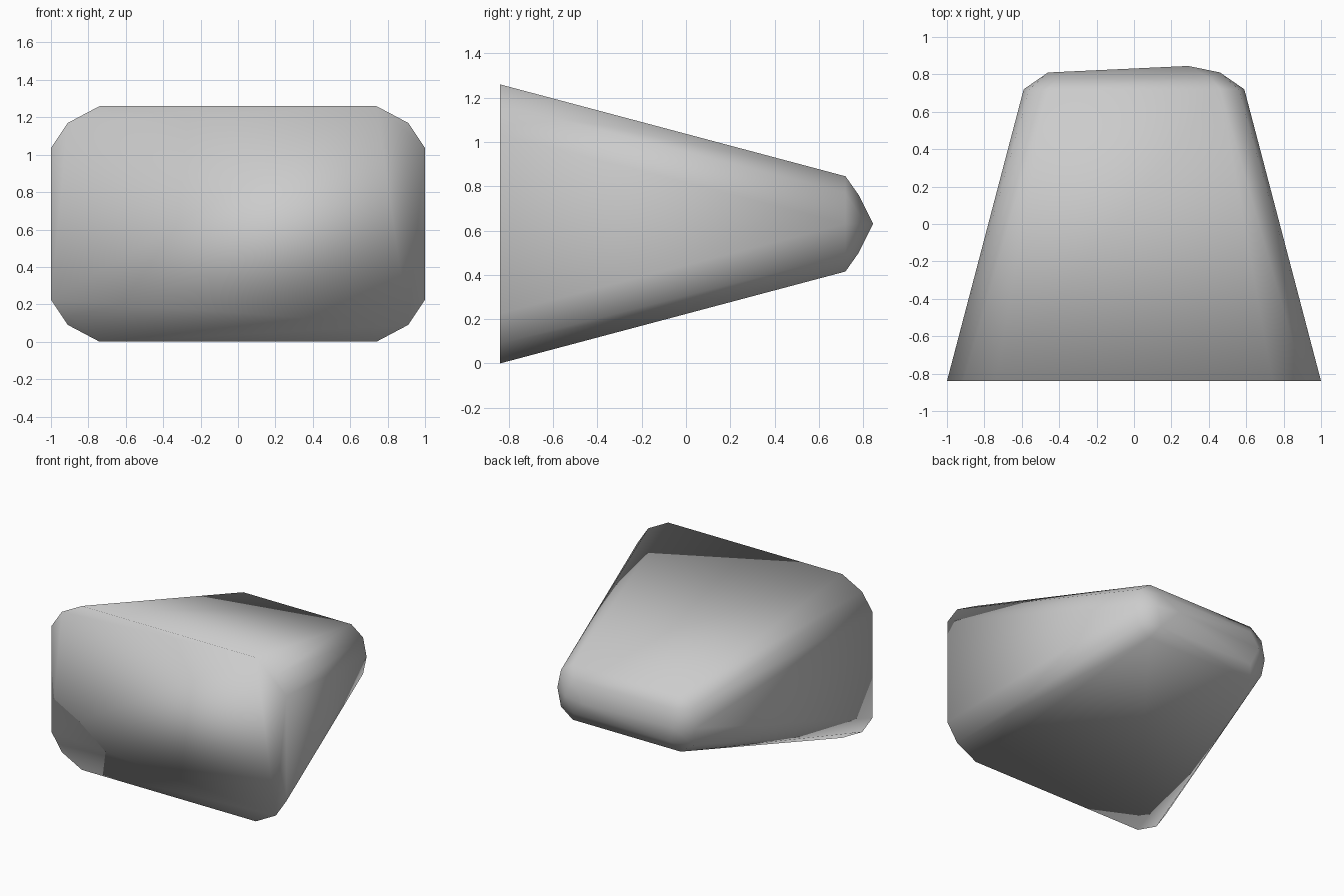
import bpy
import bmesh
import math

# Remove the default cube
cube = bpy.data.objects.get("Cube")
if cube:
    bpy.data.objects.remove(cube, do_unlink=True)


def make_material(name, colour):
    mat = bpy.data.materials.new(name)
    mat.use_nodes = True
    mat.diffuse_color = colour
    mat.node_tree.nodes["Principled BSDF"].inputs["Base Color"].default_value = colour
    return mat


MID_Z = 0.63


def corner_points(y, profile):
    """Mirror a quarter profile of (x, height above middle) to all four corners."""
    return {(sx * x, y, MID_Z + sz * h)
            for x, h in profile for sx in (-1, 1) for sz in (-1, 1)}


# Wide front rim and small rear rim, both with chamfered corners
points = corner_points(-0.84, [(0.74, 0.63), (0.91, 0.54), (1.0, 0.405)])
points |= corner_points(0.72, [(0.46, 0.215), (0.56, 0.14), (0.59, 0)])

# Rounded rear cap, with its ridge ending in one off-centre tip
points |= corner_points(0.78, [(0.41, 0.13)])
points |= corner_points(0.81, [(0.46, 0)])
points.add((0.29, 0.845, MID_Z))

# Skin the rims and cap, then merge the flat triangles
bm = bmesh.new()
for p in sorted(points):
    bm.verts.new(p)
bmesh.ops.convex_hull(bm, input=bm.verts[:])
bmesh.ops.dissolve_limit(bm, angle_limit=math.radians(0.5),
                         verts=bm.verts[:], edges=bm.edges[:])
bmesh.ops.recalc_face_normals(bm, faces=bm.faces[:])
for face in bm.faces:
    face.smooth = True

mesh = bpy.data.meshes.new("tapered_block")
bm.to_mesh(mesh)
bm.free()
mesh.materials.append(make_material("light_grey", (0.6, 0.6, 0.6, 1)))
block = bpy.data.objects.new("tapered_block", mesh)
bpy.context.collection.objects.link(block)
